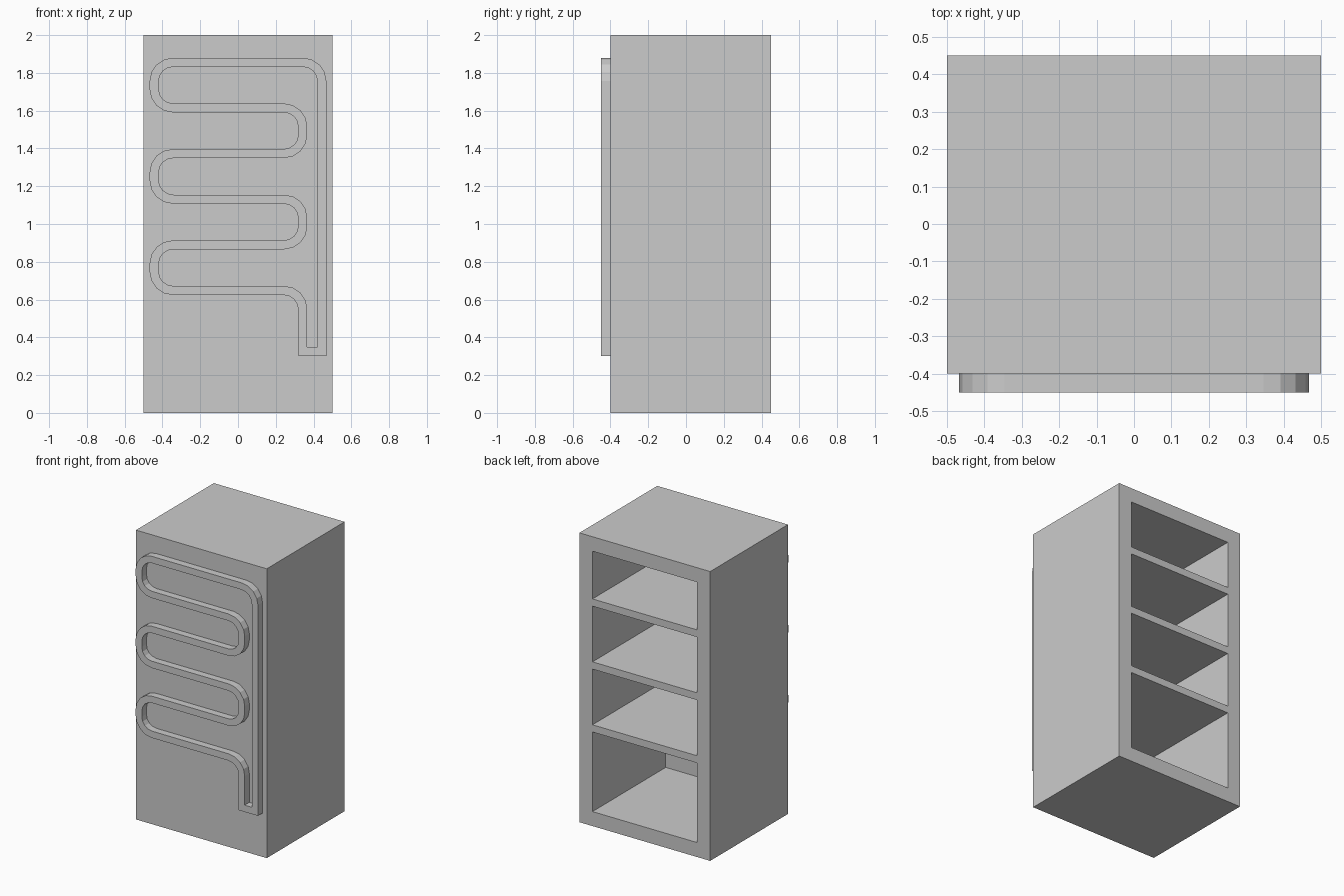
import bpy, bmesh, math
from mathutils import Vector

if "Cube" in bpy.data.objects:
    bpy.data.objects.remove(bpy.data.objects["Cube"])


def new_object(name, bm):
    bmesh.ops.recalc_face_normals(bm, faces=bm.faces)
    mesh = bpy.data.meshes.new(name)
    bm.to_mesh(mesh)
    bm.free()
    obj = bpy.data.objects.new(name, mesh)
    bpy.context.collection.objects.link(obj)
    return obj


def add_box(bm, lo, hi):
    verts = bmesh.ops.create_cube(bm, size=1)["verts"]
    for v in verts:
        v.co = Vector([lo[i] if v.co[i] < 0 else hi[i] for i in range(3)])


# Cabinet with four compartments open to the back (+y)
bm = bmesh.new()
add_box(bm, (-0.5, -0.4, 0), (0.5, 0.45, 2))
cabinet = new_object("cabinet", bm)

bm = bmesh.new()
for z0, z1 in ((0.10, 0.65), (0.70, 1.085), (1.135, 1.52), (1.57, 1.90)):
    add_box(bm, (-0.4, -0.35, z0), (0.4, 0.6, z1))
cutter = new_object("compartment_cutter", bm)
cutter.hide_render = True

mod = cabinet.modifiers.new("compartments", "BOOLEAN")
mod.operation = "DIFFERENCE"
mod.solver = "EXACT"
mod.object = cutter
bpy.context.view_layer.objects.active = cabinet
bpy.ops.object.modifier_apply(modifier=mod.name)
bpy.data.objects.remove(cutter)


# Coil centreline (x, z, corner radius): serpentine rows, then a straight return
LEFT, RIGHT, RETURN, BOTTOM, R = -0.444, 0.343, 0.444, 0.326, 0.1
rows = [0.648 + 0.2416 * i for i in range(6)]
corners = [(RIGHT, BOTTOM, 0)]
for i, z in enumerate(rows):
    a, b = (RIGHT, LEFT) if i % 2 == 0 else (LEFT, RIGHT)
    if i == 5:
        b = RETURN
    corners += [(a, z, R), (b, z, R)]
corners.append((RETURN, BOTTOM, 0))


def rounded(corners, segments=4):
    pts, n = [], len(corners)
    for i, (x, z, r) in enumerate(corners):
        p = Vector((x, z))
        if r == 0:
            pts.append(p)
            continue
        u = (Vector(corners[i - 1][:2]) - p).normalized()
        w = (Vector(corners[(i + 1) % n][:2]) - p).normalized()
        centre = p + (u + w) * r
        for k in range(segments + 1):
            t = math.pi / 2 * k / segments
            pts.append(centre - w * r * math.cos(t) - u * r * math.sin(t))
    return pts


# Rectangular tube swept round the closed path with mitred joints
path = rounded(corners)
half = 0.0235
bm = bmesh.new()
rings = []
for i, p in enumerate(path):
    d0 = (p - path[i - 1]).normalized()
    d1 = (path[(i + 1) % len(path)] - p).normalized()
    n0, n1 = Vector((-d0.y, d0.x)), Vector((-d1.y, d1.x))
    m = (n0 + n1).normalized()
    m *= half / m.dot(n0)
    rings.append([bm.verts.new((p.x + s * m.x, y, p.y + s * m.y))
                  for s, y in ((-1, -0.4), (-1, -0.45), (1, -0.45), (1, -0.4))])
for i, ring in enumerate(rings):
    prev = rings[i - 1]
    for k in range(4):
        j = (k + 1) % 4
        bm.faces.new((prev[k], prev[j], ring[j], ring[k]))
new_object("cooling_coil", bm)
